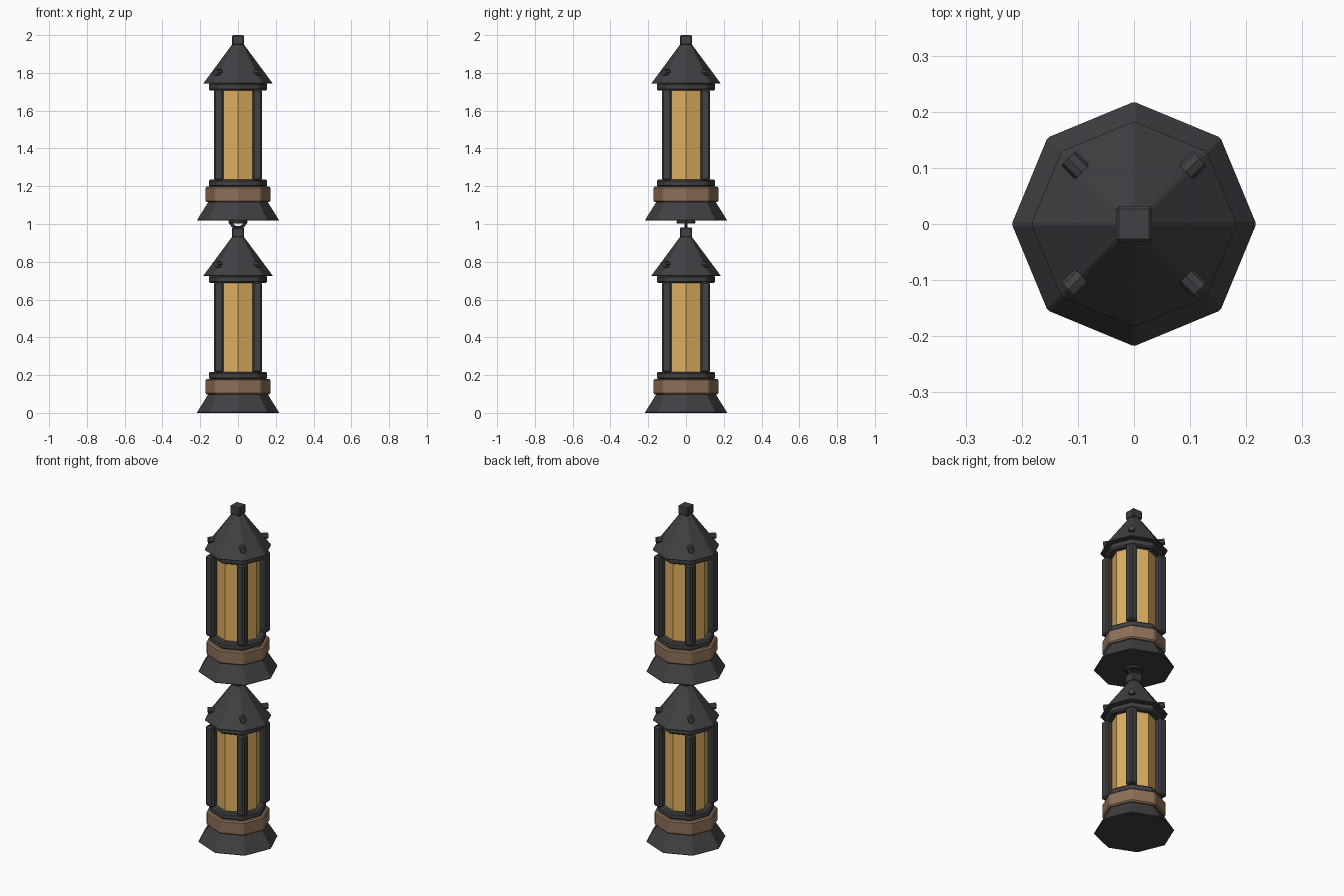
import bpy, math

if "Cube" in bpy.data.objects:
    bpy.data.objects.remove(bpy.data.objects["Cube"])


def material(name, rgb):
    m = bpy.data.materials.new(name)
    m.diffuse_color = (*rgb, 1)
    m.use_nodes = True
    m.node_tree.nodes["Principled BSDF"].inputs["Base Color"].default_value = m.diffuse_color
    return m


IRON = material("dark_iron", (0.052, 0.052, 0.056))
WOOD = material("brown_band", (0.27, 0.165, 0.10))
GLASS = material("amber_glass", (0.72, 0.43, 0.11))


def finish(name, mat, bevel=0):
    ob = bpy.context.object
    ob.name = name
    ob.data.materials.append(mat)
    if bevel:
        b = ob.modifiers.new("bevel", "BEVEL")
        b.width = bevel
        b.segments = 1
    return ob


def octagon(name, r1, r2, z1, z2, mat, bevel=0):
    bpy.ops.mesh.primitive_cone_add(vertices=8, radius1=r1, radius2=r2,
                                    depth=z2 - z1, location=(0, 0, (z1 + z2) / 2))
    return finish(name, mat, bevel)


def box(name, size, loc, mat, bevel=0):
    bpy.ops.mesh.primitive_cube_add(size=1, location=loc)
    ob = bpy.context.object
    ob.scale = size
    bpy.ops.object.transform_apply(location=False, rotation=False, scale=True)
    return finish(name, mat, bevel)


def lantern(tag, z):
    # flared foot, brown band and collars
    octagon(tag + "_base", 0.220, 0.158, z, z + 0.10, IRON, 0.004)
    octagon(tag + "_band", 0.174, 0.174, z + 0.098, z + 0.18, WOOD, 0.007)
    octagon(tag + "_lower_collar", 0.157, 0.157, z + 0.178, z + 0.217, IRON, 0.008)
    octagon(tag + "_upper_collar", 0.157, 0.157, z + 0.688, z + 0.728, IRON, 0.008)
    # glass body
    octagon(tag + "_glass", 0.122, 0.122, z + 0.21, z + 0.695, GLASS)
    # roof and finial
    octagon(tag + "_roof", 0.185, 0.028, z + 0.726, z + 0.938, IRON, 0.003)
    box(tag + "_finial", (0.064, 0.064, 0.052), (0, 0, z + 0.956), IRON, 0.005)
    # corner posts and roof bolts on the four diagonals
    for i in range(4):
        a = math.radians(45 + 90 * i)
        c, s = math.cos(a), math.sin(a)
        box(f"{tag}_post_{i + 1}", (0.05, 0.05, 0.48),
            (0.102 * 2 ** 0.5 * c, 0.102 * 2 ** 0.5 * s, z + 0.453), IRON, 0.008)
        bpy.ops.mesh.primitive_cylinder_add(vertices=8, radius=0.018, depth=0.035,
                                            location=(0.148 * c, 0.148 * s, z + 0.785),
                                            rotation=(0, math.pi / 2, a))
        finish(f"{tag}_bolt_{i + 1}", IRON)


lantern("lower", 0)
lantern("upper", 1.018)

# hanging ring and eye between the two lanterns
bpy.ops.mesh.primitive_torus_add(major_segments=16, minor_segments=6, major_radius=0.042,
                                 minor_radius=0.009, location=(0, 0, 1.010))
finish("link_collar", IRON)
bpy.ops.mesh.primitive_torus_add(major_segments=16, minor_segments=6, major_radius=0.042,
                                 minor_radius=0.008, location=(0, 0, 1.022),
                                 rotation=(math.pi / 2, 0, 0))
finish("link_ring", IRON)
